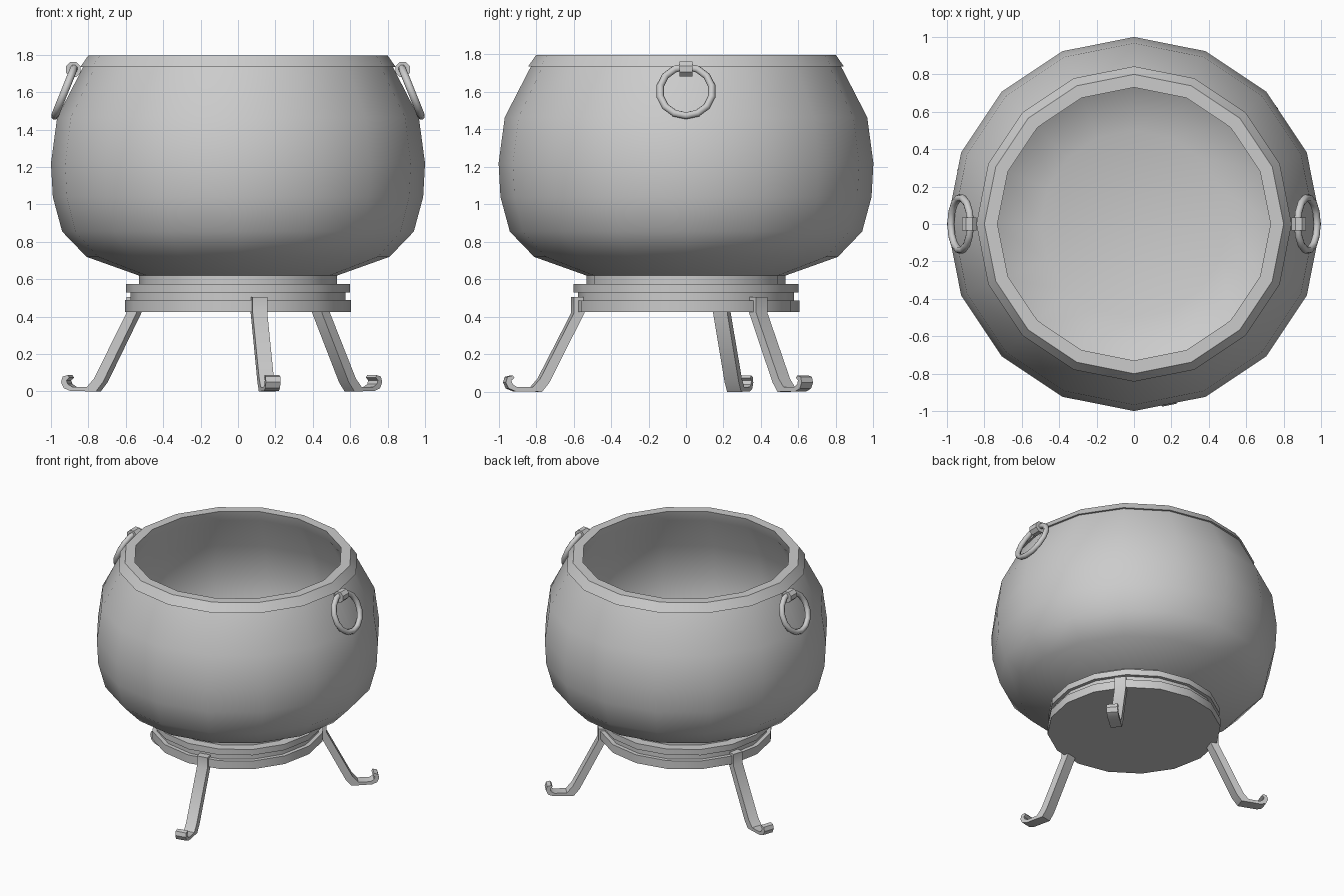
import bpy, bmesh
from math import sin, cos, pi, radians
from mathutils import Matrix, Vector

if "Cube" in bpy.data.objects:
    bpy.data.objects.remove(bpy.data.objects["Cube"])


def make(name, verts, faces, matrix=Matrix(), angle=32):
    mesh = bpy.data.meshes.new(name)
    bm = bmesh.new()
    vs = [bm.verts.new(matrix @ Vector(v)) for v in verts]
    for f in faces:
        bm.faces.new([vs[i] for i in f])
    bmesh.ops.remove_doubles(bm, verts=bm.verts, dist=1e-5)
    bmesh.ops.recalc_face_normals(bm, faces=bm.faces)
    for f in bm.faces:
        f.smooth = True
    bm.to_mesh(mesh)
    bm.free()
    mesh.set_sharp_from_angle(angle=radians(angle))
    obj = bpy.data.objects.new(name, mesh)
    bpy.context.collection.objects.link(obj)
    return obj


def lathe(name, profile, sides=16):
    # Revolve an open (r, z) profile and cap both ends
    n = len(profile)
    verts = [(r * cos(2 * pi * k / sides), r * sin(2 * pi * k / sides), z)
             for k in range(sides) for r, z in profile]
    faces = []
    for k in range(sides):
        a, b = k * n, (k + 1) % sides * n
        faces += [(a + i, b + i, b + i + 1, a + i + 1) for i in range(n - 1)]
    faces.append([k * n for k in range(sides)])
    faces.append([k * n + n - 1 for k in range(sides)])
    return make(name, verts, faces)


def extrude(name, outline, width, matrix):
    # Extrude an (x, z) outline along y
    n = len(outline)
    verts = [(x, s * width / 2, z) for s in (-1, 1) for x, z in outline]
    faces = [(i, (i + 1) % n, n + (i + 1) % n, n + i) for i in range(n)]
    faces += [list(range(n)), list(range(n, 2 * n))]
    return make(name, verts, faces, matrix)


# Hollow bowl, with outer wall, lip and inner wall
lathe("bowl", [
    (.53, .61), (.53, .62), (.81, .72), (.94, .855), (.99, 1.04), (1.0, 1.22),
    (.967, 1.465), (.828, 1.735), (.843, 1.735), (.80, 1.797), (.73, 1.797),
    (.75, 1.72), (.89, 1.46), (.93, 1.22), (.92, 1.05), (.87, .89),
    (.76, .78), (.50, .69)])

# Stepped pedestal
lathe("pedestal", [
    (.605, .425), (.605, .488), (.575, .488), (.575, .53), (.60, .53),
    (.60, .575), (.53, .575), (.53, .625)])

# Three legs with curled feet
leg = [(.56, .505), (.617, .505), (.617, .42), (.80, .07), (.84, .025),
       (.925, .025), (.95, .04), (.957, .06), (.94, .075), (.95, .087),
       (.978, .08), (.987, .05), (.972, .018), (.935, .003), (.79, 0),
       (.75, .05), (.56, .42)]
for i, a in enumerate((-79, 41, 161)):
    extrude(f"leg_{i + 1}", leg, .08, Matrix.Rotation(radians(a), 4, 'Z'))

# Handle lugs and hanging rings on both sides
for side, turn in (("right", 0), ("left", pi)):
    spin = Matrix.Rotation(turn, 4, 'Z')
    lug = [(.881 + .043 * cos(pi / 8 + i * pi / 4),
            1.722 + .043 * sin(pi / 8 + i * pi / 4)) for i in range(8)]
    extrude(f"lug_{side}", lug, .072, spin)

    M, m, R, r = 14, 8, .141, .02
    verts = [((R + r * cos(2 * pi * j / m)) * cos(2 * pi * i / M),
              (R + r * cos(2 * pi * j / m)) * sin(2 * pi * i / M),
              r * sin(2 * pi * j / m)) for i in range(M) for j in range(m)]
    faces = [(i * m + j, (i + 1) % M * m + j,
              (i + 1) % M * m + (j + 1) % m, i * m + (j + 1) % m)
             for i in range(M) for j in range(m)]
    place = (spin @ Matrix.Translation((.927, 0, 1.604))
             @ Matrix.Rotation(radians(68), 4, 'Y'))
    make(f"ring_{side}", verts, faces, place, 50)
